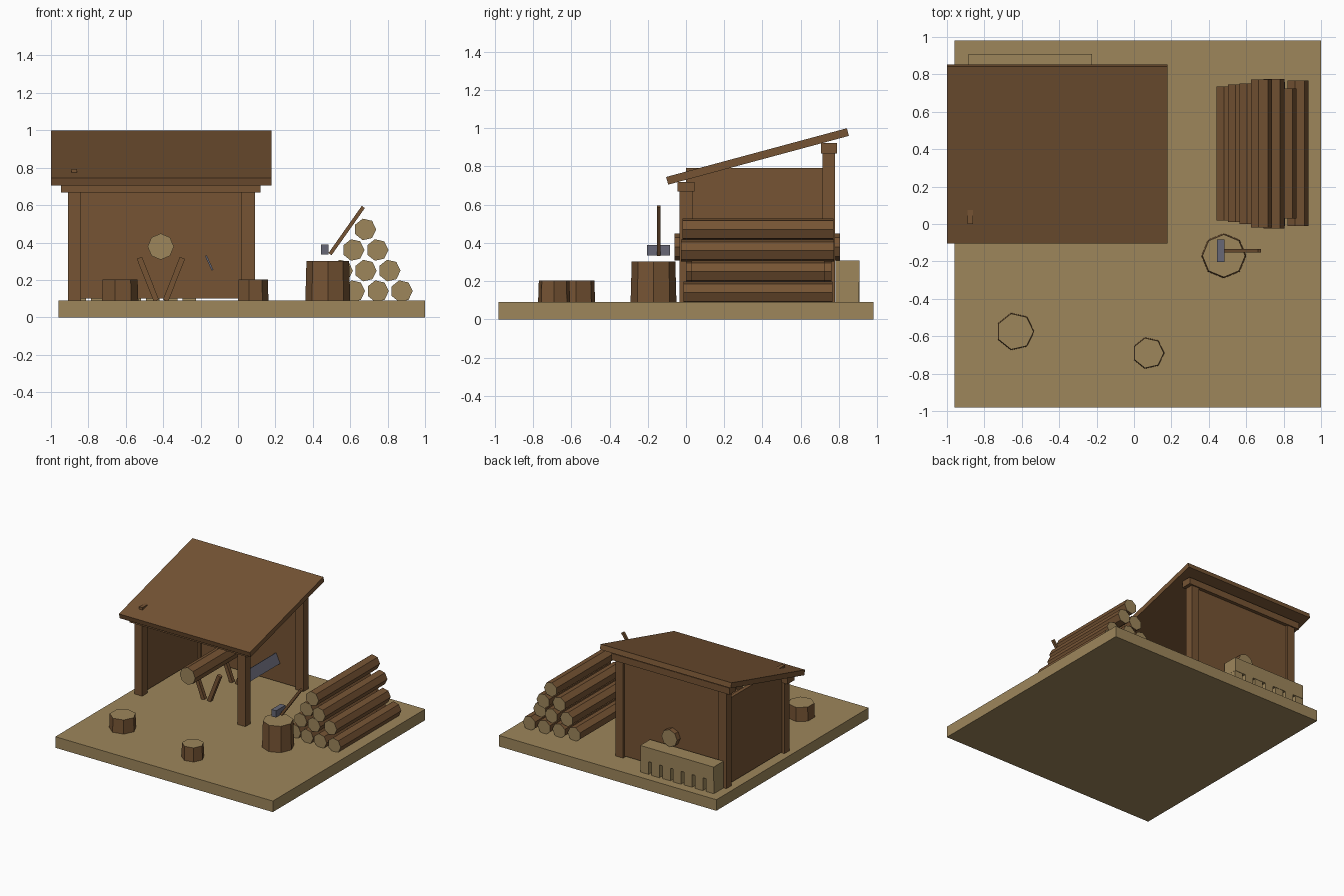
import bpy, bmesh, math
from mathutils import Vector, Matrix

if "Cube" in bpy.data.objects:
    bpy.data.objects.remove(bpy.data.objects["Cube"])


def material(name, rgb):
    m = bpy.data.materials.new(name)
    m.diffuse_color = (*rgb, 1)
    m.use_nodes = True
    m.node_tree.nodes["Principled BSDF"].inputs["Base Color"].default_value = m.diffuse_color
    return m


BROWN = material("brown_timber", (0.18, 0.088, 0.034))
TAN = material("cut_wood_tan", (0.34, 0.24, 0.105))
STEEL = material("steel_grey", (0.135, 0.137, 0.18))


def finish(name, bm, mats):
    bmesh.ops.recalc_face_normals(bm, faces=bm.faces[:])
    me = bpy.data.meshes.new(name)
    bm.to_mesh(me)
    bm.free()
    for m in mats:
        me.materials.append(m)
    ob = bpy.data.objects.new(name, me)
    bpy.context.collection.objects.link(ob)
    return ob


def box(name, x, y, z, mat):
    """Box from (min, max) ranges."""
    bm = bmesh.new()
    size = [r[1] - r[0] for r in (x, y, z)]
    mid = Vector([(r[0] + r[1]) / 2 for r in (x, y, z)])
    bmesh.ops.create_cube(bm, size=1, matrix=Matrix.Translation(mid) @ Matrix.Diagonal((*size, 1)))
    return finish(name, bm, [mat])


def bar(name, p, q, width, y, depth, mat):
    """Slanted bar in the xz plane from p to q."""
    bm = bmesh.new()
    a, b = Vector((p[0], y, p[1])), Vector((q[0], y, q[1]))
    d = b - a
    ang = math.atan2(d.x, d.z)
    m = (Matrix.Translation((a + b) / 2) @ Matrix.Rotation(ang, 4, 'Y')
         @ Matrix.Diagonal((width, depth, d.length, 1)))
    bmesh.ops.create_cube(bm, size=1, matrix=m)
    return finish(name, bm, [mat])


def log(name, start, end, r0, r1, sides):
    """Bark prism along y or z with pale cut ends."""
    bm = bmesh.new()
    a, b = Vector(start), Vector(end)
    up = Vector((0, 1, 0)) if abs(b.z - a.z) > abs(b.y - a.y) else Vector((0, 0, 1))
    rings = []
    for c, r in ((a, r0), (b, r1)):
        rings.append([bm.verts.new(c + r * (Vector((1, 0, 0)) * math.cos(t) + up * math.sin(t)))
                      for t in (2 * math.pi * i / sides for i in range(sides))])
    for i in range(sides):
        j = (i + 1) % sides
        bm.faces.new((rings[0][i], rings[0][j], rings[1][j], rings[1][i]))
    for ring in rings:
        bm.faces.new(ring).material_index = 1
    return finish(name, bm, [BROWN, TAN])


G = 0.09  # ground level

# ground slab
box("ground_slab", (-0.96, 1.0), (-0.98, 0.98), (0, G), TAN)

# shed frame
for side, x in (("left", -0.875), ("right", 0.055)):
    box(f"front_post_{side}", (x - 0.035, x + 0.035), (-0.033, 0.033), (G, 0.68), BROWN)
    box(f"back_post_{side}", (x - 0.035, x + 0.035), (0.713, 0.78), (G, 0.88), BROWN)
box("front_beam", (-0.945, 0.12), (-0.045, 0.045), (0.668, 0.72), BROWN)
box("back_beam", (-0.945, 0.12), (0.705, 0.79), (0.868, 0.922), BROWN)

# shed walls
box("back_wall", (-0.87, 0.05), (0.732, 0.762), (0.1, 0.87), BROWN)
box("left_wall", (-0.89, -0.86), (0.0, 0.745), (0.1, 0.793), BROWN)

# sloping roof
bm = bmesh.new()
profile = [(-0.093, 0.705), (0.852, 0.96), (0.842, 1.0), (-0.104, 0.745)]
face = bm.faces.new([bm.verts.new((-1.0, y, z)) for y, z in profile])
ext = bmesh.ops.extrude_face_region(bm, geom=[face])
bmesh.ops.translate(bm, vec=(1.18, 0, 0),
                    verts=[v for v in ext["geom"] if isinstance(v, bmesh.types.BMVert)])
if not any(f.normal.x < -0.9 for f in bm.faces) or len(bm.faces) < 6:
    bmesh.ops.holes_fill(bm, edges=bm.edges[:])
finish("roof", bm, [BROWN])

# sawhorses and the log resting on them
for n, y in enumerate((0.19, 0.55)):
    for s in (-1, 1):
        bar(f"sawhorse_leg_{n}_{'left' if s < 0 else 'right'}",
            (-0.412 + s * 0.115, 0.318), (-0.412 + s * 0.025, G), 0.03, y, 0.03, BROWN)
log("sawhorse_log", (-0.413, -0.06, 0.378), (-0.413, 0.805, 0.378), 0.07, 0.07, 8)

# saw blade
bar("saw_blade", (-0.172, 0.33), (-0.136, 0.252), 0.01, 0.49, 0.48, STEEL)

# log pile: x, z, front y, back y
pile = [(0.493, 0.14, 0.02, 0.735), (0.62, 0.14, 0.0, 0.75), (0.747, 0.14, -0.01, 0.76),
        (0.875, 0.14, -0.012, 0.767),
        (0.555, 0.25, 0.01, 0.745), (0.682, 0.25, 0.0, 0.76), (0.81, 0.25, 0.03, 0.725),
        (0.617, 0.36, 0.0, 0.752), (0.745, 0.36, -0.025, 0.775),
        (0.68, 0.47, -0.018, 0.772)]
for i, (x, z, y0, y1) in enumerate(pile):
    log(f"pile_log_{i}", (x, y0, z), (x, y1, z), 0.059, 0.059, 7)

# chopping block and stumps
log("chopping_block", (0.48, -0.17, G), (0.48, -0.17, 0.302), 0.12, 0.114, 8)
log("stump_left", (-0.635, -0.575, G), (-0.635, -0.575, 0.203), 0.102, 0.098, 7)
log("stump_right", (0.077, -0.69, G), (0.077, -0.69, 0.203), 0.086, 0.082, 7)

# axe
box("axe_head", (0.443, 0.485), (-0.203, -0.083), (0.335, 0.39), STEEL)
bar("axe_handle", (0.492, 0.338), (0.67, 0.59), 0.02, -0.143, 0.02, BROWN)

# split firewood stacked behind the shed
for i in range(7):
    x = -0.885 + i * 0.098
    box(f"firewood_lower_{i}", (x, x + 0.072), (0.782, 0.905 + 0.003 * (i % 2)), (G, 0.2), TAN)
box("firewood_upper", (-0.885, -0.224), (0.782, 0.908), (0.195, 0.308), TAN)
